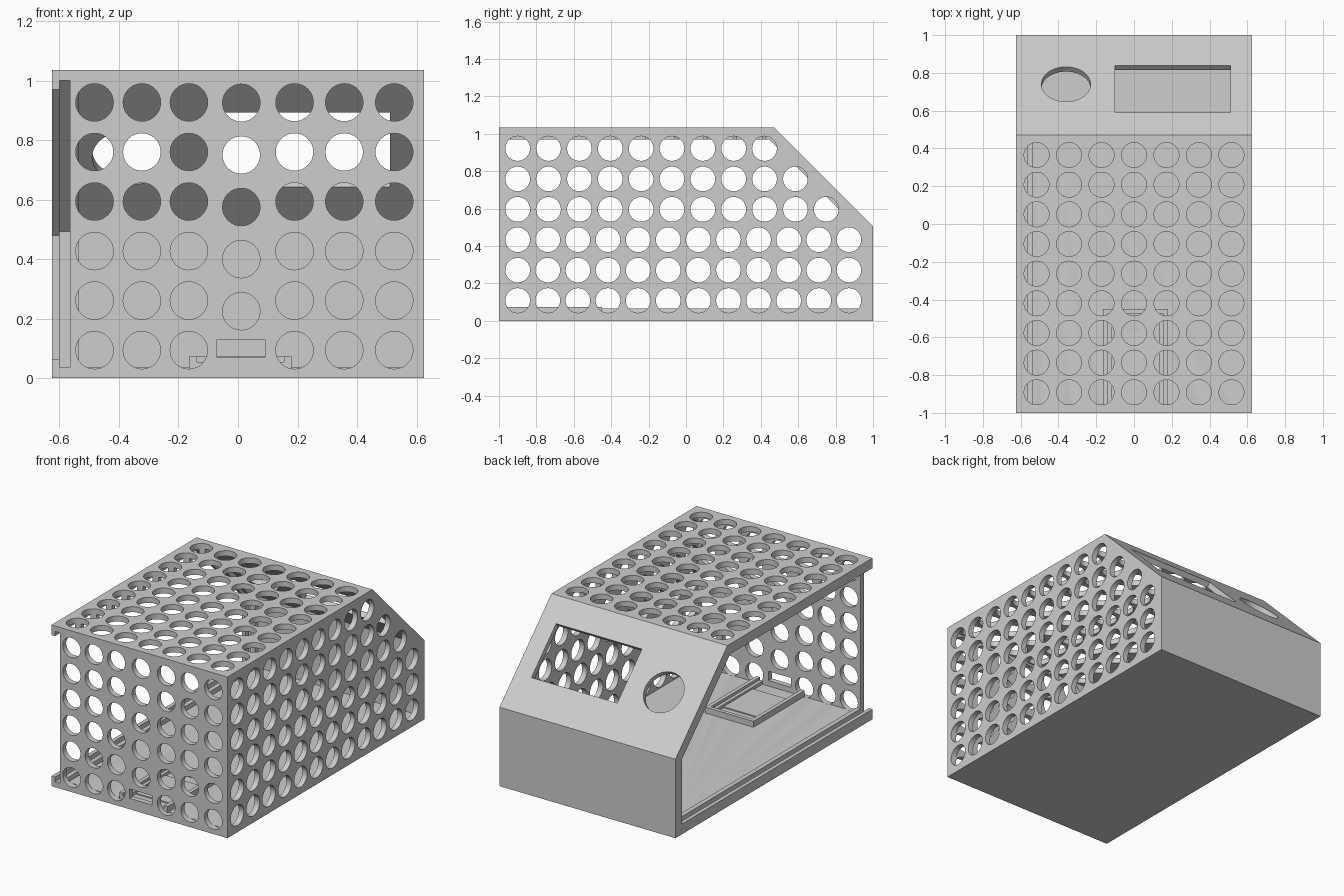
import bpy, bmesh, math
from mathutils import Matrix, Vector

if "Cube" in bpy.data.objects:
    bpy.data.objects.remove(bpy.data.objects["Cube"])

HALF_W, HEIGHT, SLOPE, WALL, LIP = 0.625, 1.035, 1.507, 0.035, 0.065

grey = bpy.data.materials.new("plain grey")
grey.use_nodes = True
grey.diffuse_color = (0.61, 0.61, 0.61, 1)
grey.node_tree.nodes["Principled BSDF"].inputs["Base Color"].default_value = (0.61, 0.61, 0.61, 1)


def make_object(name, bm):
    bmesh.ops.recalc_face_normals(bm, faces=bm.faces)
    mesh = bpy.data.meshes.new(name)
    bm.to_mesh(mesh)
    bm.free()
    obj = bpy.data.objects.new(name, mesh)
    obj.data.materials.append(grey)
    bpy.context.collection.objects.link(obj)
    return obj


def add_box(bm, lo, hi, turn=Matrix()):
    lo, hi = Vector(lo), Vector(hi)
    m = turn @ Matrix.Translation((lo + hi) / 2) @ Matrix.Diagonal((*(hi - lo), 1))
    bmesh.ops.create_cube(bm, size=1, matrix=m)


def add_rod(bm, centre, axis, radius, depth, sides=32):
    turn = Vector(axis).to_track_quat("Z", "Y").to_matrix().to_4x4()
    bmesh.ops.create_cone(bm, cap_ends=True, segments=sides, radius1=radius, radius2=radius,
                          depth=depth, matrix=Matrix.Translation(centre) @ turn)


def side_prism(name, x0, x1, inset=0.0, front=-1.0):
    """Closed prism along x from the side outline, inset on floor, back, slope and roof."""
    diag = SLOPE - inset * math.sqrt(2)
    back, top = 1 - inset, HEIGHT - inset
    outline = [(front, inset), (back, inset), (back, diag - back), (diag - top, top), (front, top)]
    bm = bmesh.new()
    a, b = [[bm.verts.new((x, y, z)) for y, z in outline] for x in (x0, x1)]
    bm.faces.new(a[::-1])
    bm.faces.new(b)
    for i in range(len(outline)):
        bm.faces.new((a[i - 1], a[i], b[i], b[i - 1]))
    return make_object(name, bm)


def carve(target, cutter):
    cutter.hide_render = True
    mod = target.modifiers.new("cut", "BOOLEAN")
    mod.operation, mod.solver, mod.object = "DIFFERENCE", "EXACT", cutter
    bpy.context.view_layer.objects.active = target
    bpy.ops.object.modifier_apply(modifier=mod.name)
    bpy.data.objects.remove(cutter)


# Case: hollow body, open on its right side, with a panel groove open to the front
case = side_prism("perforated_case", -HALF_W, HALF_W)
inner_front = -1 + WALL
carve(case, side_prism("cavity_cutter", -0.535, HALF_W - WALL, WALL, inner_front))
carve(case, side_prism("inner_lip_cutter", -0.58, -0.5, LIP, inner_front))
carve(case, side_prism("groove_cutter", -0.60, -0.565, WALL, -1.1))
carve(case, side_prism("outer_lip_cutter", -0.7, -0.59, LIP, -1.1))

# Front wall holes, with a shifted middle column above a port slot
bm = bmesh.new()
for x in (-0.482, -0.323, -0.165, 0.19, 0.357, 0.525):
    for row in range(6):
        add_rod(bm, (x, -1, 0.094 + 0.1665 * row), (0, 1, 0), 0.063, 0.08)
for row in range(5):
    add_rod(bm, (0.011, -1, 0.225 + 0.175 * row), (0, 1, 0), 0.063, 0.08)
add_box(bm, (-0.07, -1.1, 0.07), (0.09, -0.94, 0.13))
carve(case, make_object("front_hole_cutter", bm))

# Left wall holes, with shorter rows beside the slope
bm = bmesh.new()
for row, count in enumerate((12, 12, 12, 11, 10, 9)):
    step = 0.161 if count == 12 else 0.165
    for i in range(count):
        add_rod(bm, (HALF_W, -0.9 + step * i, 0.109 + 0.1625 * row), (1, 0, 0), 0.066, 0.12)
carve(case, make_object("side_hole_cutter", bm))

# Roof holes
bm = bmesh.new()
for i in range(7):
    for j in range(9):
        add_rod(bm, (0.172 * (i - 3), 0.365 - 0.157 * j, HEIGHT), (0, 0, 1), 0.066, 0.14)
carve(case, make_object("roof_hole_cutter", bm))

# Screen window and round button hole in the sloped panel
bm = bmesh.new()
tilt = Matrix.Translation((0.205, 0.715, SLOPE - 0.715)) @ Matrix.Rotation(-math.pi / 4, 4, "X")
add_box(bm, (-0.305, -0.177, -0.1), (0.305, 0.177, 0.1), tilt)
add_rod(bm, (-0.36, 0.74, SLOPE - 0.74), (0, 1, 1), 0.13, 0.2, 64)
carve(case, make_object("slope_opening_cutter", bm))

bpy.ops.object.select_all(action="DESELECT")
case.select_set(True)
bpy.context.view_layer.objects.active = case
bpy.ops.object.shade_smooth_by_angle(angle=math.radians(30))

# Board holder on the floor behind the port slot
floor, mid = WALL - 0.005, 0.008
bm = bmesh.new()
for s in (-1, 1):
    rail = sorted((mid + s * 0.147, mid + s * 0.172))
    ledge = sorted((mid + s * 0.125, mid + s * 0.15))
    add_box(bm, (rail[0], -0.97, floor), (rail[1], -0.45, 0.073))
    add_box(bm, (ledge[0], -0.97, floor), (ledge[1], -0.47, 0.055))
add_box(bm, (mid - 0.16, -0.475, floor), (mid + 0.16, -0.45, 0.073))
add_box(bm, (mid - 0.14, -0.5, floor), (mid + 0.14, -0.47, 0.055))
make_object("board_holder", bm)

bm = bmesh.new()
add_box(bm, (mid - 0.13, -0.87, floor), (mid + 0.13, -0.57, 0.042))
make_object("board_pad", bm)
